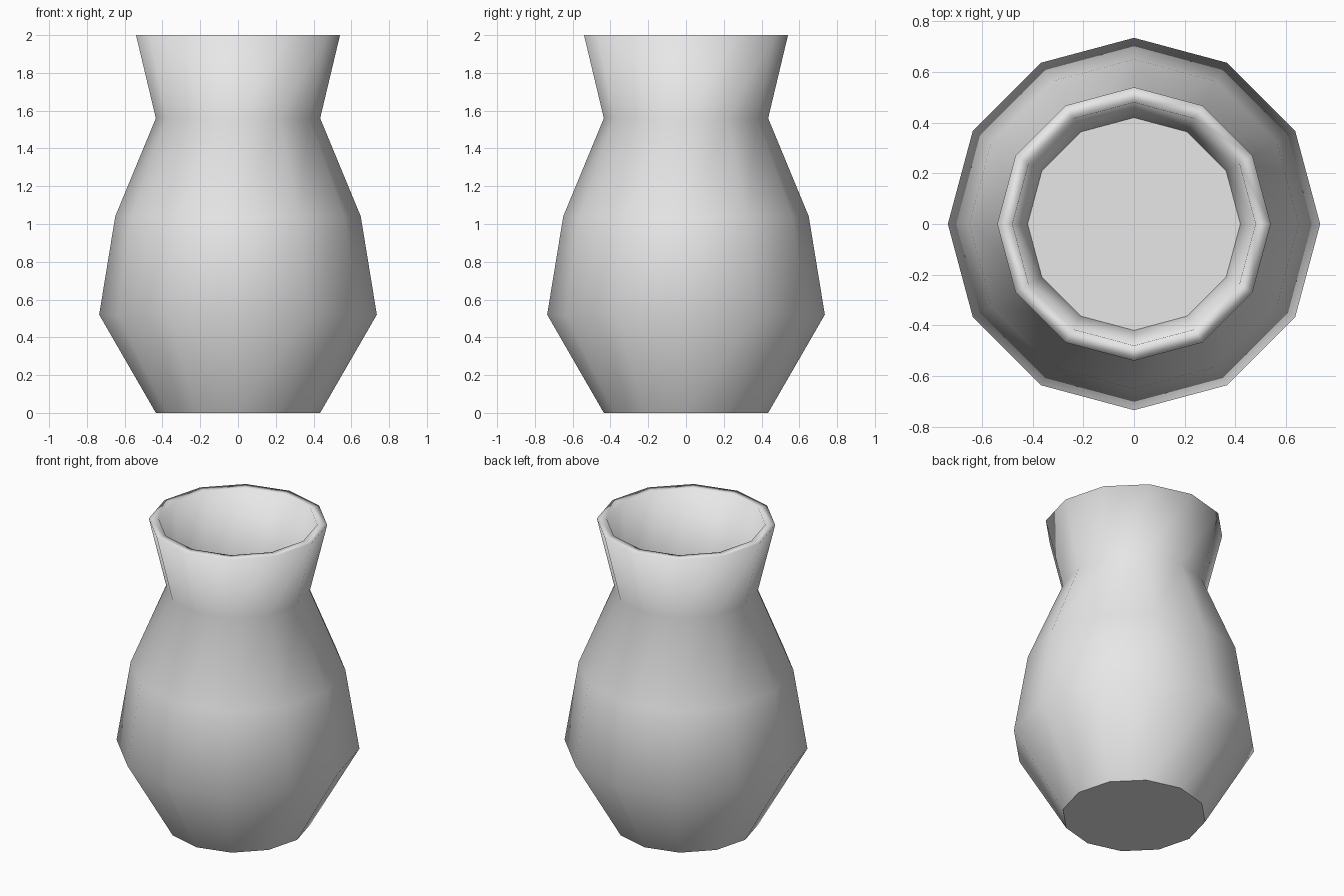
import bpy
import bmesh
from math import cos, sin, tau

SIDES = 12

cube = bpy.data.objects.get("Cube")
if cube:
    bpy.data.objects.remove(cube, do_unlink=True)

# Pale clay material
clay = bpy.data.materials.new("pale_grey_clay")
clay.use_nodes = True
colour = (0.8, 0.8, 0.8, 1)
clay.diffuse_color = colour
clay.node_tree.nodes["Principled BSDF"].inputs["Base Color"].default_value = colour

# Radius and height: foot, belly, shoulder, neck, lip, inner lip, cavity floor
profile = [(0.435, 0), (0.735, 0.52), (0.65, 1.04), (0.435, 1.56),
           (0.54, 2), (0.48, 2), (0.42, 1.55)]


def lathe(name, points, material):
    """Turn a profile about z and close both ends with flat caps."""
    bm = bmesh.new()
    rings = [[bm.verts.new((r * cos(tau * i / SIDES), r * sin(tau * i / SIDES), z))
              for i in range(SIDES)] for r, z in points]
    for low, high in zip(rings, rings[1:]):
        for i in range(SIDES):
            j = (i + 1) % SIDES
            bm.faces.new((low[i], low[j], high[j], high[i])).smooth = True
    # Underside and cavity floor stay flat
    bm.faces.new(reversed(rings[0]))
    bm.faces.new(rings[-1])
    mesh = bpy.data.meshes.new(name)
    bm.to_mesh(mesh)
    bm.free()
    mesh.materials.append(material)
    obj = bpy.data.objects.new(name, mesh)
    bpy.context.collection.objects.link(obj)
    return obj


lathe("vase", profile, clay)
